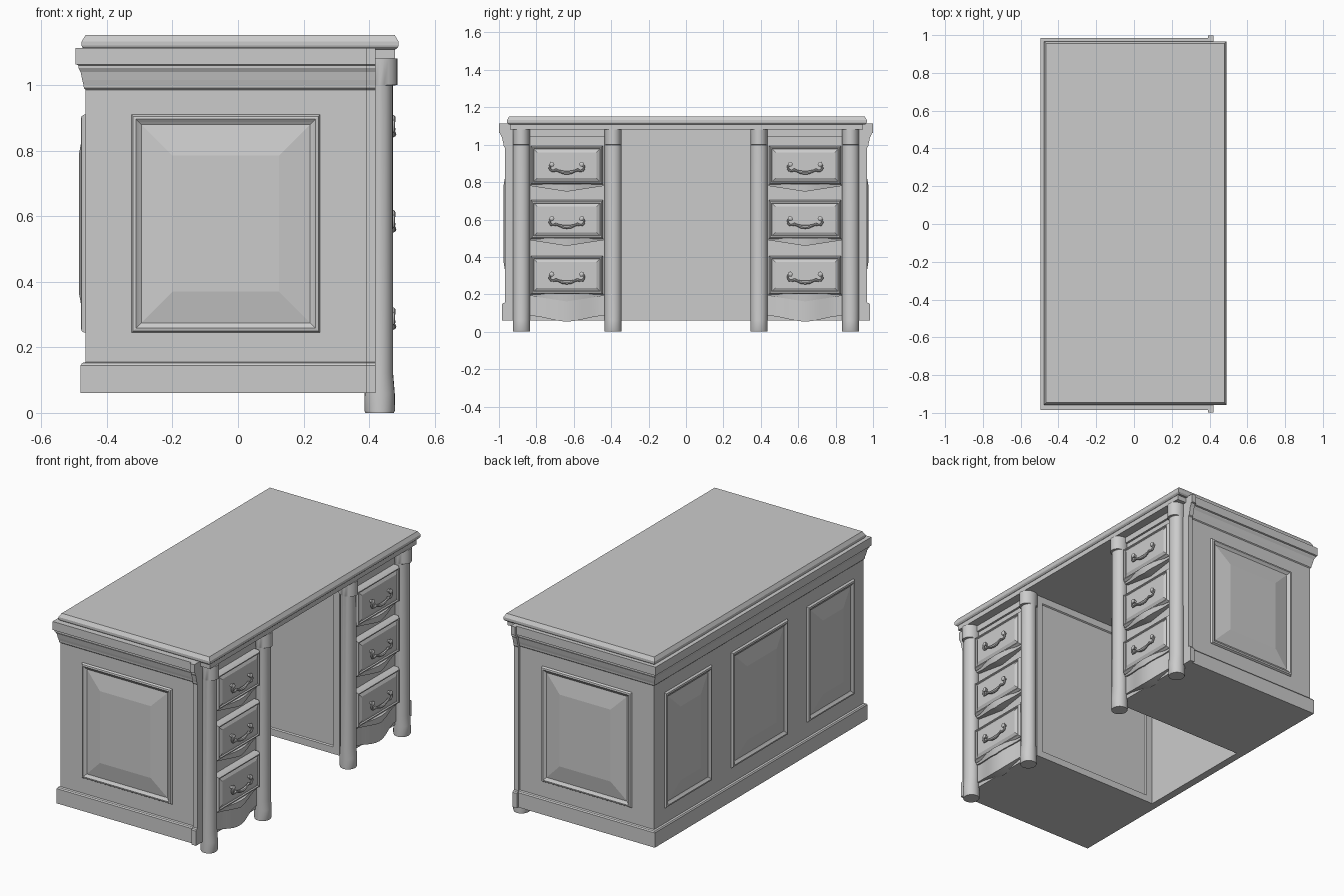
import bpy, bmesh, math
from mathutils import Vector

if "Cube" in bpy.data.objects:
    bpy.data.objects.remove(bpy.data.objects["Cube"])

XB, YS, XF = 0.465, 0.955, 0.42      # back plane, side plane, front end of the sides


def loft(name, *ring_sets, smooth=False):
    """Skin each list of equal-length rings and cap both ends."""
    bm = bmesh.new()
    for rings in ring_sets:
        vs = [[bm.verts.new(p) for p in ring] for ring in rings]
        n = len(vs[0])
        for a, b in zip(vs, vs[1:]):
            for i in range(n):
                bm.faces.new((a[i], a[(i + 1) % n], b[(i + 1) % n], b[i]))
        bm.faces.new(vs[0][::-1])
        bm.faces.new(vs[-1])
    bmesh.ops.recalc_face_normals(bm, faces=bm.faces)
    me = bpy.data.meshes.new(name)
    bm.to_mesh(me)
    bm.free()
    ob = bpy.data.objects.new(name, me)
    bpy.context.collection.objects.link(ob)
    if smooth:
        bpy.ops.object.select_all(action='DESELECT')
        ob.select_set(True)
        bpy.context.view_layer.objects.active = ob
        bpy.ops.object.shade_smooth_by_angle(angle=math.radians(40))
    return ob


def rect(x0, x1, y0, y1, z):
    return [(x0, y0, z), (x1, y0, z), (x1, y1, z), (x0, y1, z)]


def box(name, x0, x1, y0, y1, z0, z1):
    return loft(name, [rect(x0, x1, y0, y1, z0), rect(x0, x1, y0, y1, z1)])


def panel(name, centre, u, n, w, h, steps):
    """Stepped rectangular panel: steps are (inset, height above the plane)."""
    c, u, n, v = Vector(centre), Vector(u), Vector(n), Vector((0, 0, 1))
    rings = []
    for inset, d in steps:
        a, b = w / 2 - inset, h / 2 - inset
        rings.append([c + u * a * i + v * b * j + n * d
                      for i, j in ((-1, -1), (1, -1), (1, 1), (-1, 1))])
    return loft(name, rings)


# Back and side walls: plinth, wall and cornice profile swept round a U
profile = [(0.015, 0.06), (0.015, 0.145), (0.010, 0.152), (0.0, 0.155),
           (0.0, 0.985), (0.005, 0.99), (0.006, 1.0), (0.010, 1.015),
           (0.015, 1.04), (0.022, 1.052), (0.022, 1.06), (0.03, 1.063),
           (0.03, 1.112)]
section = profile + [(-0.03, 1.112), (-0.03, 0.06)]
loft("outer_walls", [
    [(XF - 0.005, -YS - o, z) for o, z in section],
    [(-XB - o, -YS - o, z) for o, z in section],
    [(-XB - o, YS + o, z) for o, z in section],
    [(XF - 0.005, YS + o, z) for o, z in section]])

# Top board with moulded edge, and the thinner board under it
loft("table_top", [rect(-0.477 + i, 0.49 - i, -0.957 + i, 0.967 - i, z) for i, z in
                   ((0.01, 1.108), (0.002, 1.115), (0.0, 1.12), (0.0, 1.132), (0.012, 1.152))])
box("under_top", -0.46, 0.478, -0.94, 0.945, 1.08, 1.11)

# Raised panels: moulded border, sloped margin, flat field
def raised(bevel):
    return [(0, -0.01), (0, 0.004), (0.005, 0.012), (0.014, 0.014), (0.022, 0.008),
            (0.03, 0.003), (0.03 + bevel, 0.02)]


for y, w in ((-0.65, 0.425), (0, 0.51), (0.65, 0.425)):
    panel("back_panel", (-XB, y, 0.577), (0, 1, 0), (-1, 0, 0), w, 0.665, raised(0.09))

# Handle parts
def tube(path, sides=8):
    rings = []
    for i, (p, r) in enumerate(path):
        t = (path[min(i + 1, len(path) - 1)][0] - path[max(i - 1, 0)][0]).normalized()
        a = t.cross(Vector((1, 0, 0))).normalized()
        b = t.cross(a)
        rings.append([p + r * (a * math.cos(k * math.tau / sides) + b * math.sin(k * math.tau / sides))
                      for k in range(sides)])
    return rings


def knob(x, y, z, steps, sides=12):
    return [[(x + d, y + r * math.cos(k * math.tau / sides), z + r * math.sin(k * math.tau / sides))
             for k in range(sides)] for r, d in steps]


def handle(y, z):
    half = [(0.080, 0.004, 0.006), (0.090, -0.008, 0.006), (0.092, -0.022, 0.006),
            (0.084, -0.034, 0.006), (0.070, -0.035, 0.006), (0.058, -0.030, 0.008),
            (0.045, -0.035, 0.006), (0.022, -0.043, 0.009)]
    pts = [(-a, b, r) for a, b, r in half] + [(0, -0.045, 0.010)] + half[::-1]
    bail = tube([(Vector((0.473, y + a, z + b)), r) for a, b, r in pts])
    steps = [(0.016, -0.012), (0.016, 0.0), (0.008, 0.004), (0.008, 0.012),
             (0.013, 0.017), (0.013, 0.023), (0.006, 0.028)]
    loft("drawer_handle", bail, knob(0.453, y - 0.08, z, steps), knob(0.453, y + 0.08, z, steps),
         smooth=True)


def column(y):
    shape = [(0.0, 0.043), (0.008, 0.047), (0.06, 0.046), (0.12, 0.041), (0.998, 0.040),
             (1.0, 0.054), (1.08, 0.054)]
    loft("front_column", [[(0.432 + rx * math.cos(k * math.tau / 24),
                            y + 0.045 * math.sin(k * math.tau / 24), z)
                           for k in range(24)] for z, rx in shape], smooth=True)


for s in (-1, 1):
    # Side panel and the projecting strip at the front end of each side
    panel("side_panel", (-0.0375, s * YS, 0.577), (1, 0, 0), (0, s, 0), 0.575, 0.665, raised(0.095))
    strip = [(s * (YS + 0.014 + o), z) for o, z in profile] + [(s * 0.92, 1.112), (s * 0.92, 0.06)]
    loft("end_strip", [[(x, y, z) for y, z in strip] for x in (0.392, XF)])

    # Pedestal with framed wall facing the knee hole
    ya, yb = sorted((s * 0.37, s * 0.94))
    box("pedestal", -0.45, 0.415, ya, yb, 0.06, 1.085)
    panel("knee_wall_frame", (-0.02, s * 0.37, 0.57), (1, 0, 0), (0, -s, 0), 0.83, 1.02,
          [(0, -0.01), (0, 0.008), (0.04, 0.008), (0.045, 0.001)])

    for y in (0.39, 0.88):
        column(s * y)

    yc = s * 0.637
    box("top_rail", 0.40, 0.427, yc - 0.2, yc + 0.2, 1.045, 1.085)

    # Drawers with bowed, pointed lips below and a handle each
    ts = [i / 8 - 1 for i in range(17)]
    for z0 in (0.20, 0.497, 0.787):
        panel("drawer_front", (0.415, yc, z0 + 0.103), (0, 1, 0), (1, 0, 0), 0.386, 0.206,
              [(0, -0.01), (0, 0.028), (0.008, 0.040), (0.014, 0.040), (0.017, 0.033), (0.034, 0.042)])
        handle(yc, z0 + 0.108)
        rings = []
        for t in ts:
            xf = 0.438 + 0.03 * math.cos(t * math.pi / 2) ** 2
            zb = z0 - 0.008 - 0.03 * (1 - abs(t))
            rings.append([(0.405, yc + 0.195 * t, z0 + 0.004), (xf, yc + 0.195 * t, z0 + 0.004),
                          (xf - 0.004, yc + 0.195 * t, zb), (0.405, yc + 0.195 * t, zb)])
        loft("drawer_lip", rings, smooth=True)

    # Bowed apron at the foot of the drawer stack
    rings = []
    for t in ts:
        bow = math.cos(t * math.pi / 2) ** 2
        x, y, zb = 0.425 + 0.032 * bow, yc + 0.2 * t, 0.085 - 0.03 * bow
        rings.append([(0.40, y, 0.2), (x, y, 0.2), (x, y, zb), (0.40, y, zb)])
    loft("bottom_apron", rings, smooth=True)
